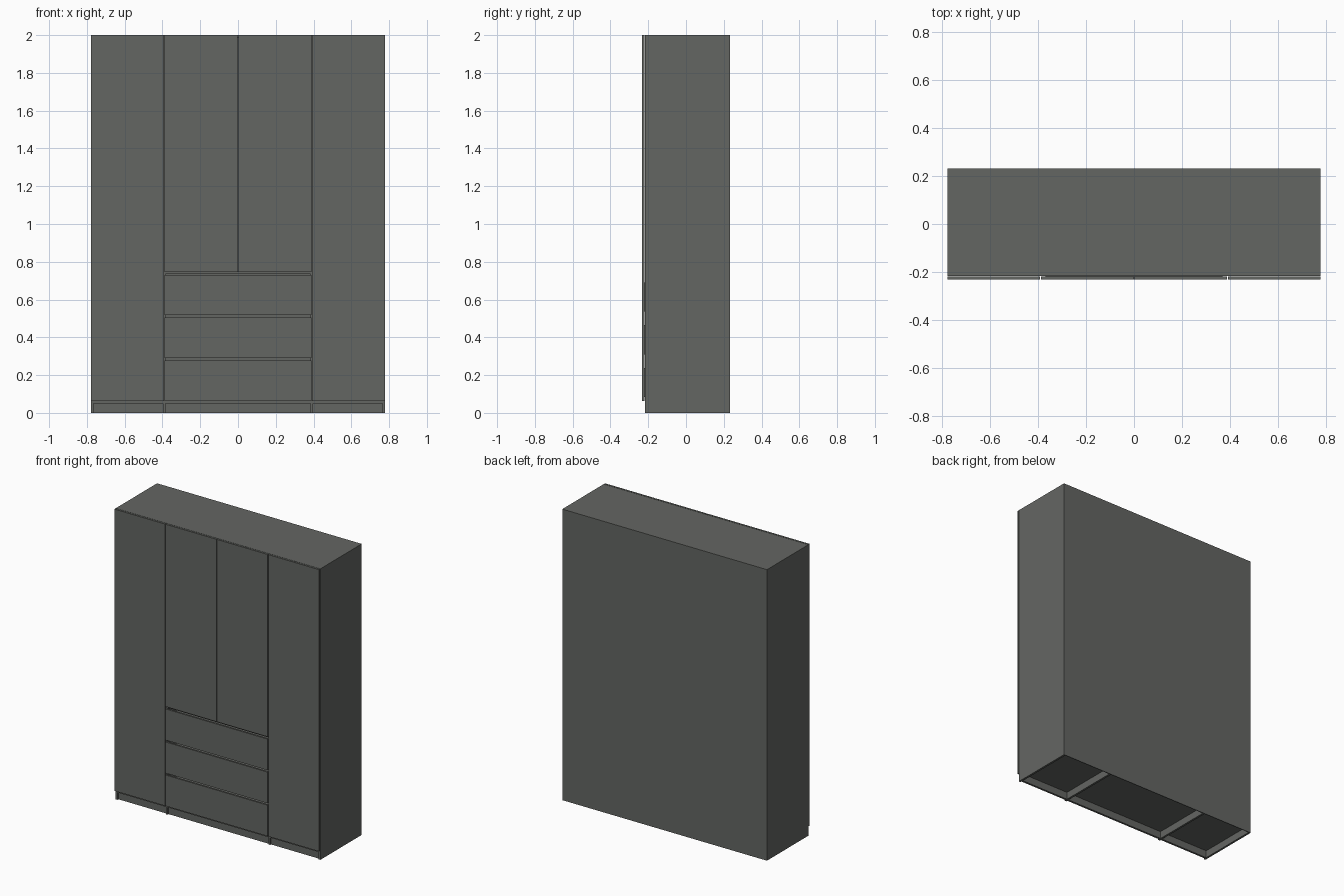
import bpy

if "Cube" in bpy.data.objects:
    bpy.data.objects.remove(bpy.data.objects["Cube"])

# one flat grey for the whole wardrobe
grey = bpy.data.materials.new("warm dark grey")
grey.diffuse_color = (0.127, 0.133, 0.124, 1)
grey.use_nodes = True
grey.node_tree.nodes["Principled BSDF"].inputs["Base Color"].default_value = grey.diffuse_color


def box(name, x, y, z):
    """Axis-aligned panel from (min, max) ranges."""
    bpy.ops.mesh.primitive_cube_add(size=1)
    ob = bpy.context.object
    ob.name = name
    ob.location = [(r[0] + r[1]) / 2 for r in (x, y, z)]
    ob.scale = [r[1] - r[0] for r in (x, y, z)]
    bpy.ops.object.transform_apply(location=True, rotation=False, scale=True)
    ob.data.materials.append(grey)
    return ob


W, T = 0.778, 0.014              # half width, board thickness
FRONT, BACK = -0.217, 0.232      # carcass depth
DOOR = (-0.232, -0.2195)         # door thickness range
BASE, H = 0.064, 2.0
inner = (FRONT, BACK - 0.005)

# carcass
for s, side in ((-1, "left"), (1, "right")):
    box(side + "_side_panel", sorted((s * W, s * (W - T))), (FRONT, BACK), (0, H))
    box(side + "_divider", (s * 0.39 - T / 2, s * 0.39 + T / 2), inner, (0, H - T))
    # outer compartment shelves
    for i, z in enumerate((0.4, 0.74, 1.08, 1.42)):
        box(f"{side}_shelf_{i + 1}", sorted((s * 0.397, s * (W - T))),
            (FRONT + 0.02, BACK - 0.005), (z, z + T))
    # full-height outer door and short centre door
    box(side + "_outer_door", sorted((s * W, s * 0.3925)), DOOR, (BASE, H))
    box(side + "_centre_door", sorted((s * 0.3885, s * 0.0015)), DOOR, (0.747, H))

box("top_panel", (-W + T, W - T), (FRONT, BACK), (H - T, H))
box("back_panel", (-W + T, W - T), (BACK - 0.005, BACK), (0, H - T))
box("bottom_panel", (-W + T, W - T), inner, (BASE - T, BASE))
box("centre_shelf", (-0.383, 0.383), inner, (0.735, 0.735 + T))
box("plinth", (-W + T, W - T), (FRONT + 0.01, FRONT + 0.01 + T), (0, BASE - T))

# drawers: front plate plus a simple box behind
for i, (z0, z1) in enumerate(((BASE, 0.277), (0.29, 0.504), (0.517, 0.731))):
    box(f"drawer_front_{i + 1}", (-0.3885, 0.3885), DOOR, (z0, z1))
    box(f"drawer_box_{i + 1}", (-0.37, 0.37), (DOOR[1], 0.2), (z0 + 0.02, z1 - 0.04))
